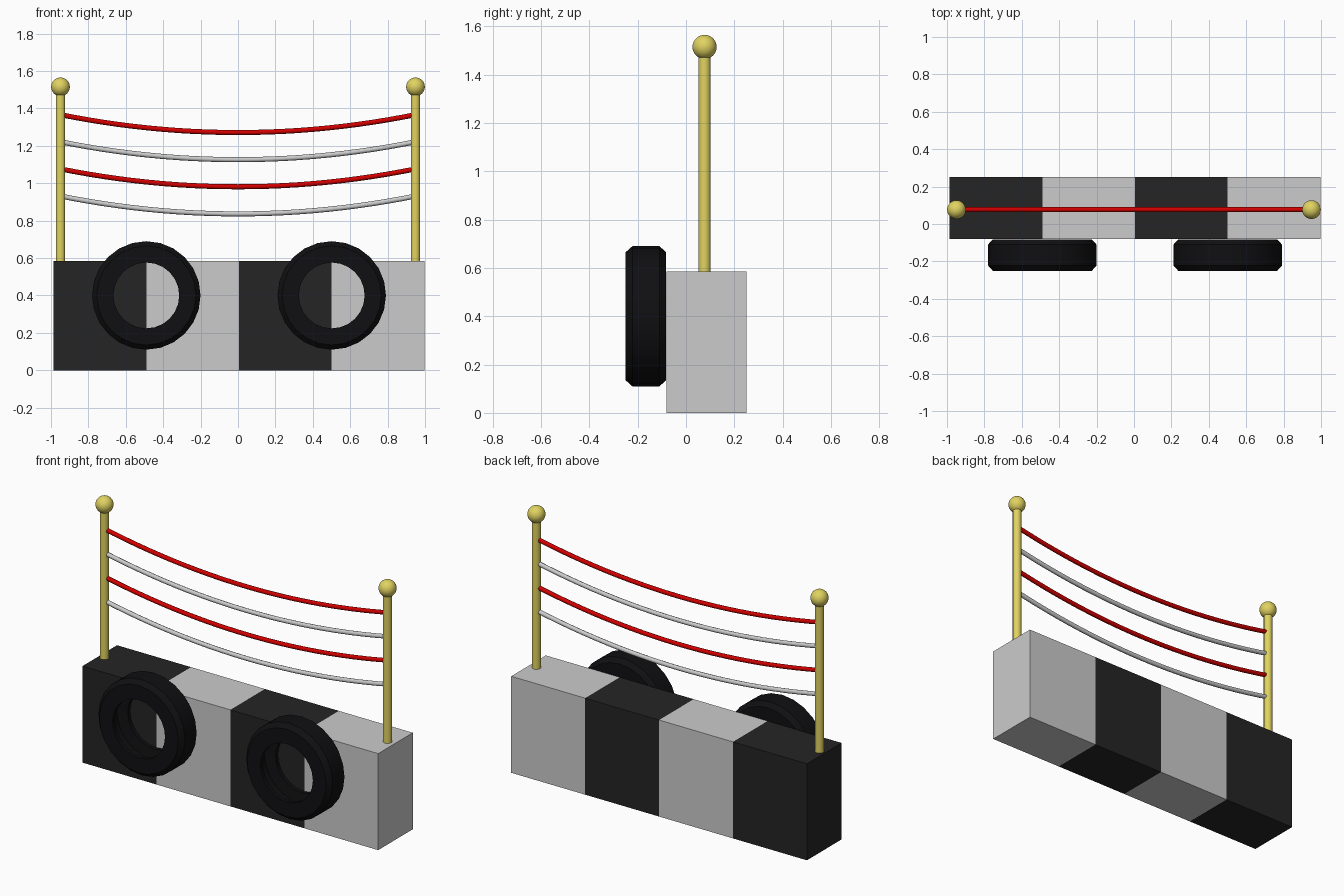
import bpy, bmesh
from math import radians, cos, sin, pi

if "Cube" in bpy.data.objects:
    bpy.data.objects.remove(bpy.data.objects["Cube"])


def material(name, rgb):
    m = bpy.data.materials.new(name)
    m.diffuse_color = (*rgb, 1)
    m.use_nodes = True
    m.node_tree.nodes["Principled BSDF"].inputs["Base Color"].default_value = m.diffuse_color
    return m


BLACK = material("black_paint", (0.018, 0.018, 0.018))
RUBBER = material("rubber", (0.005, 0.005, 0.006))
BRASS = material("brass", (0.75, 0.65, 0.12))
RED = material("red_rope", (0.65, 0.0, 0.0))


def finish(ob, name, mat=None, smooth=None):
    ob.name = name
    if mat:
        ob.data.materials.append(mat)
    if smooth:
        bpy.ops.object.select_all(action='DESELECT')
        ob.select_set(True)
        bpy.context.view_layer.objects.active = ob
        bpy.ops.object.shade_smooth_by_angle(angle=radians(smooth))
    return ob


# Barrier blocks, alternating black and grey
X0, BW, BH, YF, YB = -0.986, 0.4957, 0.585, -0.081, 0.25
for i in range(4):
    bpy.ops.mesh.primitive_cube_add(
        size=1, location=(X0 + BW * (i + 0.5), (YF + YB) / 2, BH / 2))
    ob = bpy.context.object
    ob.scale = (BW, YB - YF, BH)
    bpy.ops.object.transform_apply(location=False, rotation=False, scale=True)
    finish(ob, f"block_{i + 1}", BLACK if i % 2 == 0 else None)

# Tyres: hollow channel profile (radius, y) spun around the y axis
PROFILE = [(0.176, -0.25), (0.265, -0.25), (0.29, -0.222), (0.29, -0.11),
           (0.265, -0.082), (0.176, -0.082), (0.176, -0.105), (0.245, -0.112),
           (0.245, -0.22), (0.176, -0.227)]
SEG = 24


def tyre(name, x):
    bm = bmesh.new()
    rings = [[bm.verts.new((r * cos(2 * pi * k / SEG), y, r * sin(2 * pi * k / SEG)))
              for r, y in PROFILE] for k in range(SEG)]
    n = len(PROFILE)
    for k in range(SEG):
        a, b = rings[k], rings[(k + 1) % SEG]
        for j in range(n):
            bm.faces.new((a[j], a[(j + 1) % n], b[(j + 1) % n], b[j]))
    bmesh.ops.recalc_face_normals(bm, faces=bm.faces)
    me = bpy.data.meshes.new(name)
    bm.to_mesh(me)
    bm.free()
    ob = bpy.data.objects.new(name, me)
    bpy.context.collection.objects.link(ob)
    ob.location = (x, 0, 0.40)
    finish(ob, name, RUBBER, 30)


tyre("tyre_left", X0 + BW)
tyre("tyre_right", X0 + 3 * BW)

# Posts with ball finials
PY = 0.077
for side, s in (("left", -1), ("right", 1)):
    bpy.ops.mesh.primitive_cylinder_add(
        vertices=24, radius=0.025, depth=0.9, location=(s * 0.949, PY, BH + 0.45))
    finish(bpy.context.object, f"post_{side}", BRASS, 40)
    bpy.ops.mesh.primitive_uv_sphere_add(
        segments=32, ring_count=16, radius=0.05, location=(s * 0.949, PY, 1.515))
    finish(bpy.context.object, f"post_ball_{side}", BRASS, 40)

# Sagging ropes, parabolic curves between the posts
STEPS, END = 24, 0.965
for i, mid in enumerate((1.271, 1.126, 0.981, 0.836)):
    cu = bpy.data.curves.new("rope", 'CURVE')
    cu.dimensions = '3D'
    cu.bevel_depth = 0.0135
    cu.bevel_resolution = 2
    cu.use_fill_caps = True
    sp = cu.splines.new('POLY')
    sp.points.add(STEPS)
    for k, p in enumerate(sp.points):
        x = END * (2 * k / STEPS - 1)
        p.co = (x, PY, mid + 0.106 * x * x, 1)
    sp.use_smooth = True
    ob = bpy.data.objects.new(f"rope_{i + 1}", cu)
    bpy.context.collection.objects.link(ob)
    finish(ob, f"rope_{i + 1}", RED if i % 2 == 0 else None)
